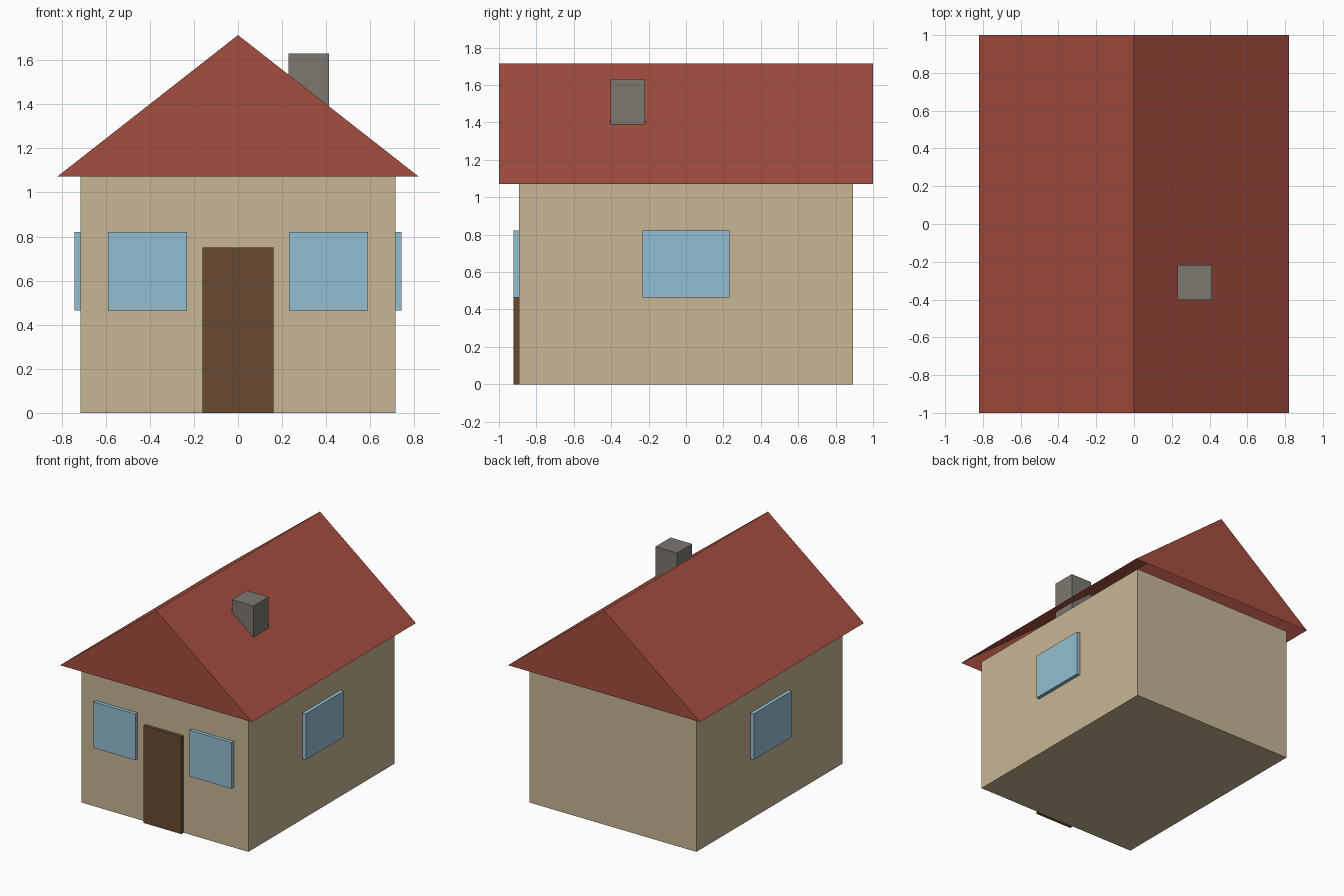
import bpy, bmesh

if "Cube" in bpy.data.objects:
    bpy.data.objects.remove(bpy.data.objects["Cube"])


def material(name, hex_rgb):
    def linear(c):
        c /= 255
        return c / 12.92 if c <= 0.04045 else ((c + 0.055) / 1.055) ** 2.4
    mat = bpy.data.materials.new(name)
    mat.diffuse_color = [linear(c) for c in bytes.fromhex(hex_rgb)] + [1]
    mat.use_nodes = True
    mat.node_tree.nodes["Principled BSDF"].inputs["Base Color"].default_value = mat.diffuse_color
    return mat


def add_object(name, bm, mat):
    mesh = bpy.data.meshes.new(name)
    bm.to_mesh(mesh)
    bm.free()
    mesh.materials.append(mat)
    obj = bpy.data.objects.new(name, mesh)
    bpy.context.collection.objects.link(obj)
    return obj


def box(name, lo, hi, mat):
    bm = bmesh.new()
    bmesh.ops.create_cube(bm, size=1)
    for v in bm.verts:
        v.co = [(a + b) / 2 + c * (b - a) for a, b, c in zip(lo, hi, v.co)]
    return add_object(name, bm, mat)


plaster = material("plaster", "C6B694")
tile = material("roof_tile", "A34D3E")
wood = material("door_wood", "674A31")
glass = material("window_glass", "94BFD2")
stone = material("chimney_stone", "7C7871")

WX, WY, WZ = 0.714, 0.893, 1.072   # wall half width, half depth, height
OUT, IN = 0.028, 0.01              # relief of door and windows

# Walls
box("walls", (-WX, -WY, 0), (WX, WY, WZ), plaster)

# Roof: gabled shell, open underneath
bm = bmesh.new()
profile = [(-0.82, WZ), (0.82, WZ), (0, 1.714)]
front = [bm.verts.new((x, -1, z)) for x, z in profile]
back = [bm.verts.new((x, 1, z)) for x, z in profile]
bm.faces.new(front)
bm.faces.new(back[::-1])
bm.faces.new((front[1], back[1], back[2], front[2]))
bm.faces.new((front[2], back[2], back[0], front[0]))
add_object("roof", bm, tile)

# Chimney, continuing down inside the roof
box("chimney", (0.229, -0.403, 1.25), (0.414, -0.218, 1.631), stone)

# Door
box("door", (-0.161, -WY - OUT, 0), (0.161, -WY + IN, 0.75), wood)

# Front and side windows, mirrored left and right
for side, s in (("left", -1), ("right", 1)):
    x0, x1 = sorted((s * 0.232, s * 0.589))
    box(f"front_window_{side}", (x0, -WY - OUT, 0.465), (x1, -WY + IN, 0.821), glass)
    x0, x1 = sorted((s * (WX - IN), s * (WX + OUT)))
    box(f"side_window_{side}", (x0, -0.232, 0.465), (x1, 0.232, 0.821), glass)
